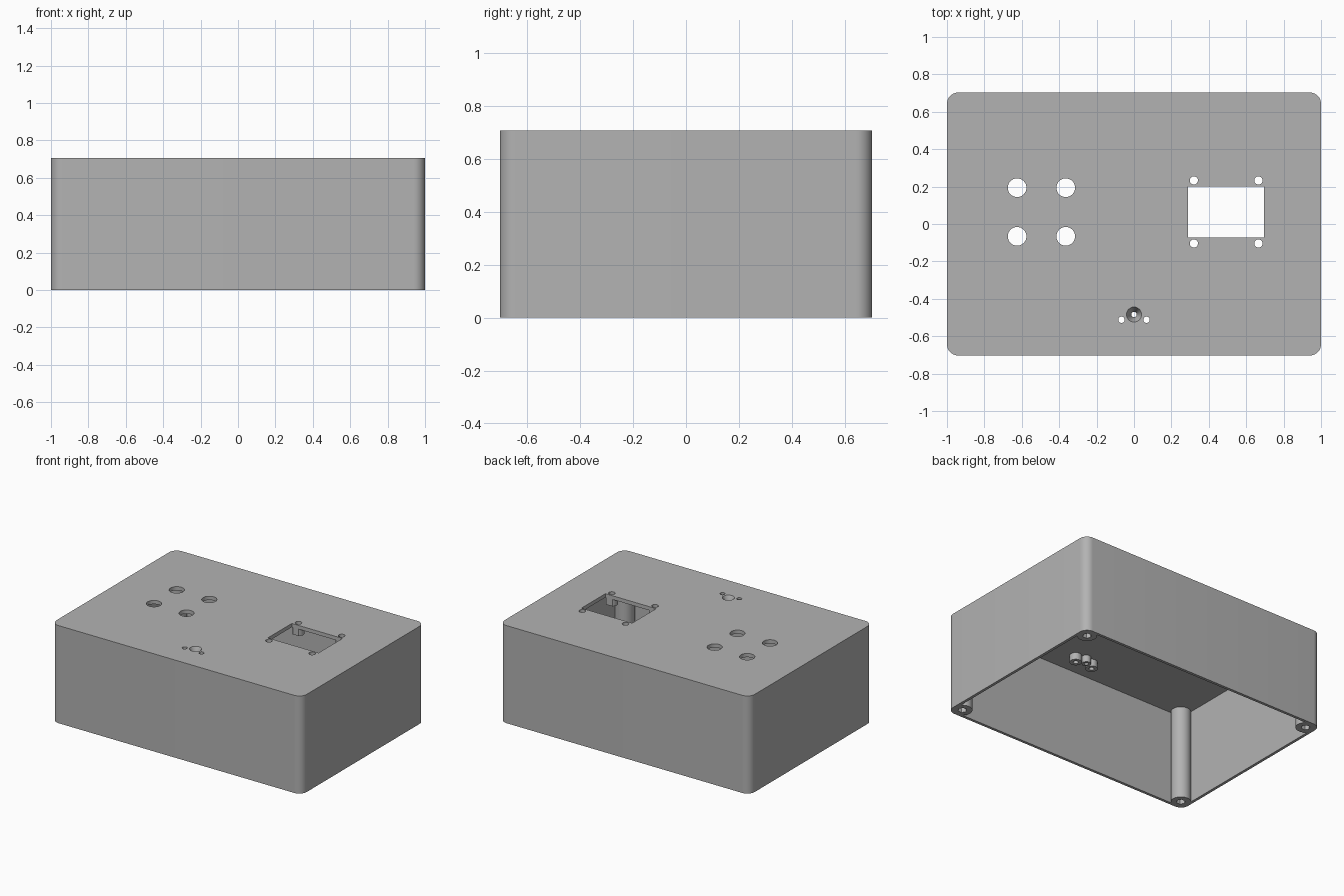
import bpy, bmesh, math
from math import pi, cos, sin

if "Cube" in bpy.data.objects:
    bpy.data.objects.remove(bpy.data.objects["Cube"], do_unlink=True)

HX, HY, HEIGHT = 1.0, 0.703, 0.705
WALL, TOP, CORNER = 0.02, 0.027, 0.06
CEILING = HEIGHT - TOP

grey = bpy.data.materials.new("plastic_grey")
grey.use_nodes = True
colour = (0.45, 0.45, 0.45, 1)
grey.diffuse_color = colour
grey.node_tree.nodes["Principled BSDF"].inputs["Base Color"].default_value = colour


def loft(name, low, high, z0, z1):
    """Closed solid between two outlines with the same number of points."""
    bm = bmesh.new()
    a = [bm.verts.new((x, y, z0)) for x, y in low]
    b = [bm.verts.new((x, y, z1)) for x, y in high]
    n = len(a)
    bm.faces.new(a[::-1])
    bm.faces.new(b)
    for i in range(n):
        j = (i + 1) % n
        bm.faces.new((a[i], a[j], b[j], b[i]))
    mesh = bpy.data.meshes.new(name)
    bm.to_mesh(mesh)
    bm.free()
    mesh.materials.append(grey)
    obj = bpy.data.objects.new(name, mesh)
    bpy.context.scene.collection.objects.link(obj)
    return obj


def circle(x, y, r, n):
    return [(x + r * cos(2 * pi * i / n), y + r * sin(2 * pi * i / n)) for i in range(n)]


def rounded(hx, hy, r, steps=10):
    pts = []
    for q, (sx, sy) in enumerate(((1, 1), (-1, 1), (-1, -1), (1, -1))):
        for i in range(steps + 1):
            t = (q + i / steps) * pi / 2
            pts.append((sx * (hx - r) + r * cos(t), sy * (hy - r) + r * sin(t)))
    return pts


def cylinder(name, x, y, r, z0, z1, n=32):
    ring = circle(x, y, r, n)
    return loft(name, ring, ring, z0, z1)


def combine(target, tool, operation):
    mod = target.modifiers.new(operation, "BOOLEAN")
    mod.operation, mod.solver, mod.object = operation, "EXACT", tool
    bpy.context.view_layer.objects.active = target
    bpy.ops.object.modifier_apply(modifier=mod.name)
    bpy.data.objects.remove(tool, do_unlink=True)


# Open-bottomed shell
outer = rounded(HX, HY, CORNER)
case = loft("enclosure", outer, outer, 0, HEIGHT)
inner = rounded(HX - WALL, HY - WALL, CORNER - WALL)
combine(case, loft("cavity", inner, inner, -0.1, CEILING), "DIFFERENCE")

# Layout of the top panel
buttons = [(x, y) for x in (-0.625, -0.365) for y in (0.194, -0.066)]
screen_screws = [(x, y) for x in (0.32, 0.665) for y in (0.233, -0.104)]
sensor_screws = [(s * 0.067, -0.512) for s in (-1, 1)]
sensor = (0, -0.484)
posts = [(sx * (HX - 0.07), sy * (HY - 0.07)) for sx in (-1, 1) for sy in (-1, 1)]

# Corner posts and mounting bosses under the panel
for x, y in posts:
    combine(case, cylinder("post", x, y, 0.066, 0, CEILING + 0.01), "UNION")
for x, y in screen_screws + sensor_screws:
    combine(case, cylinder("boss", x, y, 0.04, CEILING - 0.05, CEILING + 0.01), "UNION")
combine(case, cylinder("sensor_boss", *sensor, 0.03, CEILING - 0.05, CEILING + 0.01), "UNION")

# Blind hexagonal screw sockets in the posts
for x, y in posts:
    combine(case, cylinder("socket", x, y, 0.03, -0.05, 0.2, 6), "DIFFERENCE")

# Openings through the panel
low, high = CEILING - 0.2, HEIGHT + 0.1
for spots, radius in ((buttons, 0.05), (screen_screws, 0.022), (sensor_screws, 0.017)):
    for x, y in spots:
        combine(case, cylinder("hole", x, y, radius, low, high), "DIFFERENCE")
window = [(0.29, -0.073), (0.695, -0.073), (0.695, 0.2), (0.29, 0.2)]
combine(case, loft("window", window, window, low, high), "DIFFERENCE")

# Funnel-shaped sensor opening
combine(case, cylinder("sensor_hole", *sensor, 0.014, low, high), "DIFFERENCE")
funnel = loft("funnel", circle(*sensor, 0.014, 32), circle(*sensor, 0.042, 32),
              CEILING - 0.03, HEIGHT + 0.004)
combine(case, funnel, "DIFFERENCE")

# Smooth rounded walls, sharp rims
bpy.ops.object.select_all(action="DESELECT")
case.select_set(True)
bpy.context.view_layer.objects.active = case
bpy.ops.object.shade_smooth_by_angle(angle=math.radians(30))
